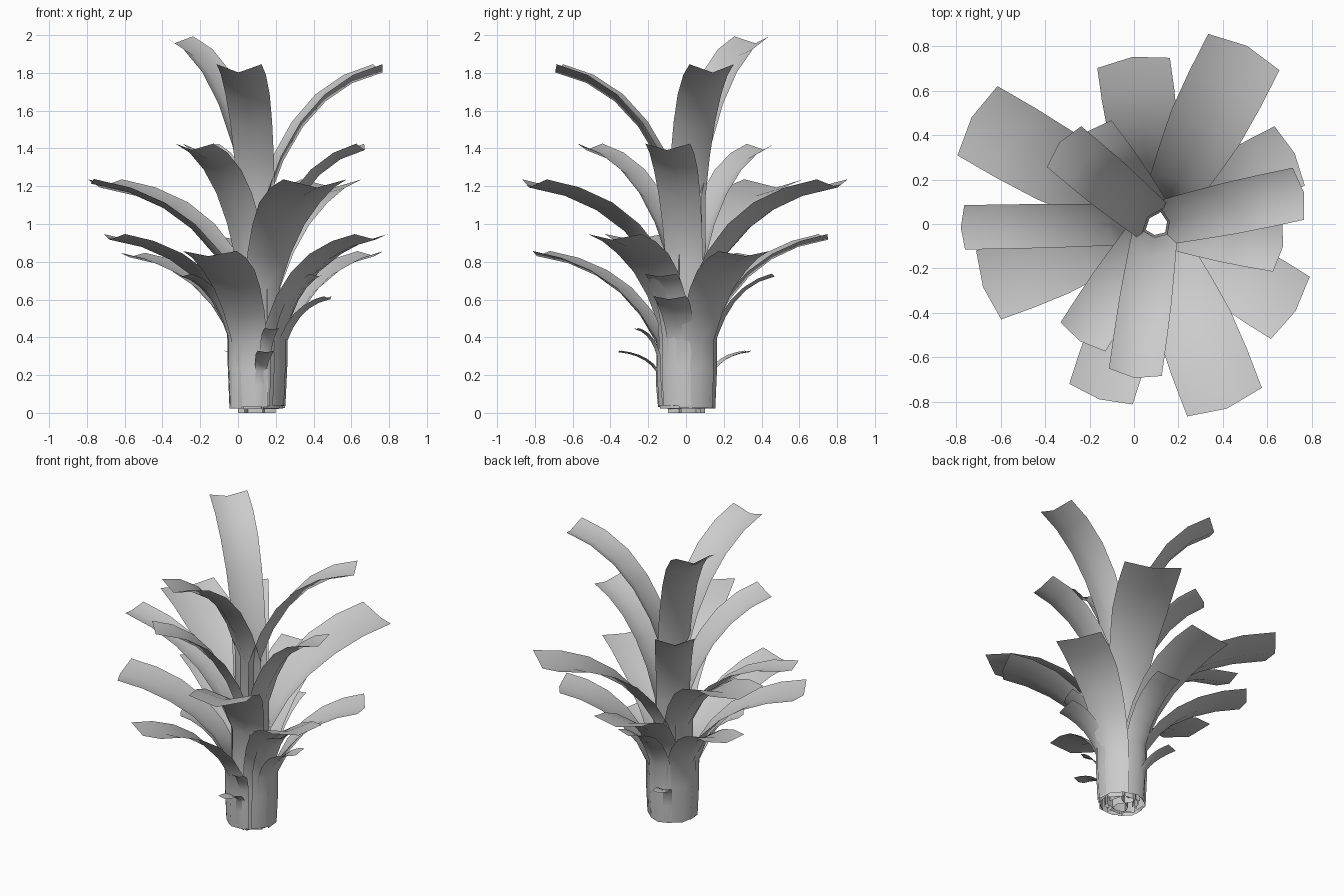
import bpy, bmesh, random
from math import radians, cos, sin
from mathutils import Vector

if "Cube" in bpy.data.objects:
    bpy.data.objects.remove(bpy.data.objects["Cube"])

random.seed(4)
AXIS = Vector((0.10, 0, 0))  # trunk axis


def leaf(name, az, reach, top, bend, w_tip, w_base, r0, cup):
    """Folded strip: upright sheath from the ground, then an arching blade."""
    a = radians(az)
    out, side, up = Vector((cos(a), sin(a), 0)), Vector((-sin(a), cos(a), 0)), Vector((0, 0, 1))
    tip_z = top - cup * w_tip
    p0 = Vector((r0, bend))
    p2 = Vector((reach, tip_z))
    p1 = Vector((r0 + 0.3 * (reach - r0), bend + 0.87 * (tip_z - bend)))
    # sheath rows, then arch rows: position, tangent, blend
    base_z = 0 if r0 < 0.07 else random.uniform(0.02, 0.04)
    rows = [(Vector((r0 - 0.01, base_z)), Vector((0, 1)), 0),
            (Vector((r0, base_z + 0.6 * (bend - base_z))), Vector((0, 1)), 0)]
    n = 5
    for i in range(n + 1):
        t = i / n
        p = p0 * (1 - t) ** 2 + p1 * 2 * t * (1 - t) + p2 * t * t
        d = ((p1 - p0) * (1 - t) + (p2 - p1) * t).normalized()
        rows.append((p, d, t))
    bm = bmesh.new()
    prev = None
    for p, d, t in rows:
        k = min(1, t * 1.5)
        w = w_base + (w_tip - w_base) * k
        fold = w * (0.2 + (cup - 0.2) * k)
        c = AXIS + out * p.x + up * p.y
        lift = (up * d.x - out * d.y) * fold
        if t == 1:  # blunt pointed tip
            lift -= (out * d.x + up * d.y) * 0.07 * w_tip
        row = [bm.verts.new(c - side * w / 2 + lift),
               bm.verts.new(c),
               bm.verts.new(c + side * w / 2 + lift)]
        if prev:
            for j in range(2):
                bm.faces.new((prev[j], row[j], row[j + 1], prev[j + 1]))
        prev = row
    for f in bm.faces:
        f.smooth = True
    me = bpy.data.meshes.new(name)
    bm.to_mesh(me)
    bm.free()
    bpy.context.collection.objects.link(bpy.data.objects.new(name, me))


def tier(name, top, bend, w_tip, w_base, r0, cup, spread):
    """One tier of leaves; spread maps azimuth to reach."""
    for i, (az, reach) in enumerate(spread.items()):
        leaf(f"{name}_{i + 1}", az, reach, top, bend, w_tip, w_base, r0, cup)


# tiers from the crown down
tier("top_leaf", 2.0, 1.15, 0.24, 0.2, 0.05, 0.18, {140: 0.57})
tier("crown_leaf", 1.85, 1.12, 0.24, 0.2, 0.06, 0.2, {12: 0.68, 262: 0.7})
tier("upper_leaf", 1.43, 0.8, 0.24, 0.2, 0.09, 0.16, {350: 0.58, 237: 0.63, 127: 0.52})
tier("middle_leaf", 1.24, 0.65, 0.36, 0.2, 0.115, 0.13, {63: 0.9, 291: 0.89, 150: 0.96})
tier("narrow_leaf", 1.24, 0.65, 0.2, 0.18, 0.115, 0.13, {181: 0.88})
tier("lower_leaf", 0.95, 0.45, 0.33, 0.2, 0.15, 0.1, {98: 0.76, 200: 0.83, 328: 0.74})
tier("bottom_leaf", 0.86, 0.37, 0.3, 0.2, 0.165, 0.1, {252: 0.83, 27: 0.7})
tier("hidden_leaf", 0.85, 0.42, 0.26, 0.2, 0.16, 0.1, {150: 0.78})
tier("small_leaf", 0.74, 0.4, 0.18, 0.16, 0.165, 0.1, {90: 0.47, 205: 0.44, 337: 0.36})
tier("short_leaf", 0.62, 0.38, 0.18, 0.14, 0.165, 0.1, {347: 0.4})
tier("high_shoot", 0.45, 0.3, 0.08, 0.06, 0.16, 0.1, {287: 0.28})
tier("low_shoot", 0.33, 0.22, 0.09, 0.06, 0.16, 0.1, {278: 0.36, 112: 0.36})
